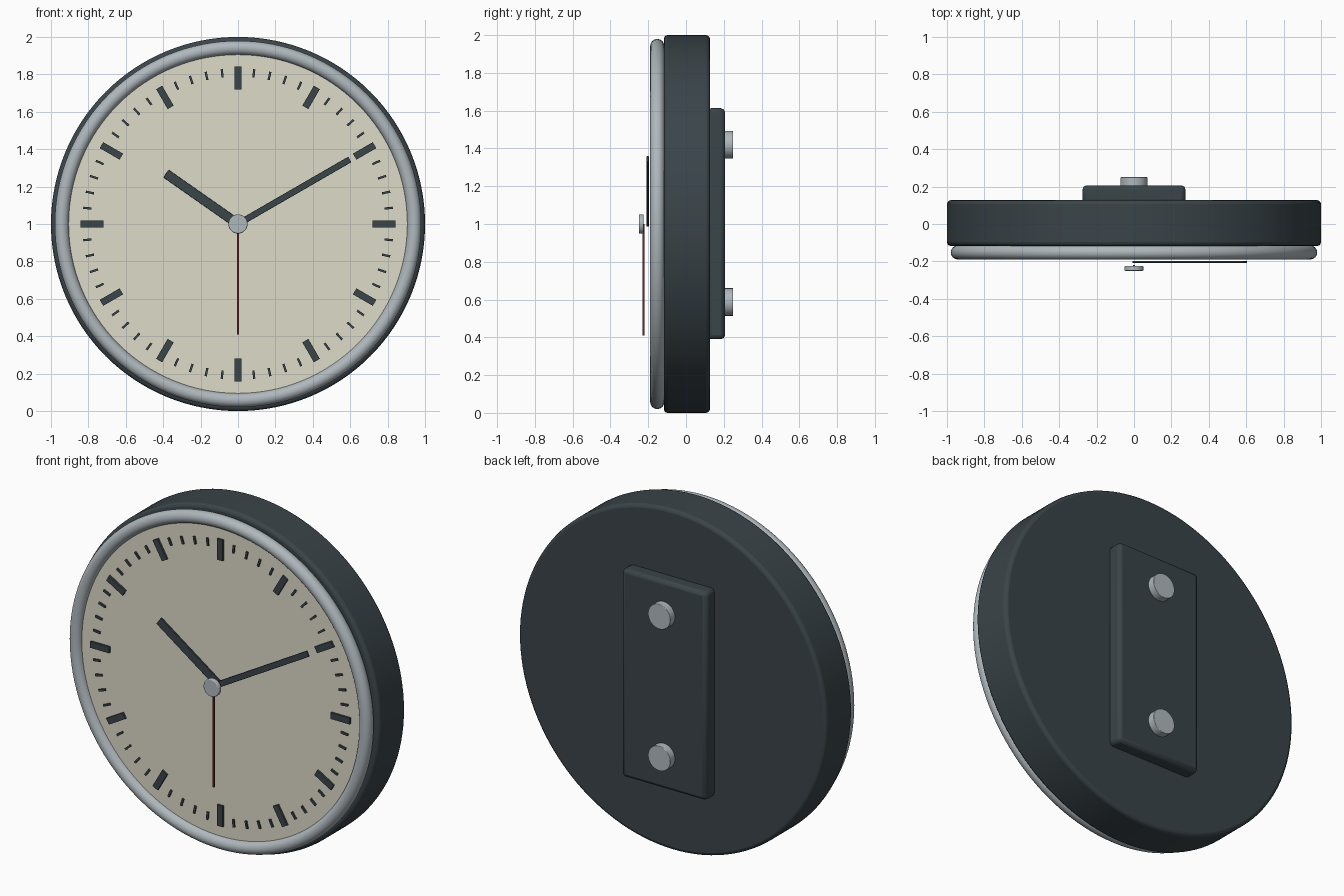
import bpy, bmesh
from math import radians, pi
from mathutils import Matrix, Vector

if "Cube" in bpy.data.objects:
    bpy.data.objects.remove(bpy.data.objects["Cube"])

CENTRE = Vector((0, 0, 1))


def material(name, rgb):
    m = bpy.data.materials.new(name)
    m.diffuse_color = (*rgb, 1)
    m.use_nodes = True
    m.node_tree.nodes["Principled BSDF"].inputs["Base Color"].default_value = m.diffuse_color
    return m


DARK = material("dark_grey", (0.042, 0.058, 0.066))
METAL = material("metal", (0.43, 0.48, 0.51))
CREAM = material("cream", (0.73, 0.71, 0.58))
RED = material("red", (0.20, 0.015, 0.012))


def finish(obj, name, mat, bevel=0.0, segments=3):
    obj.name = name
    obj.data.materials.append(mat)
    bpy.ops.object.select_all(action='DESELECT')
    obj.select_set(True)
    bpy.context.view_layer.objects.active = obj
    bpy.ops.object.shade_smooth_by_angle(angle=radians(35))
    if bevel:
        b = obj.modifiers.new("bevel", 'BEVEL')
        b.width, b.segments, b.limit_method = bevel, segments, 'ANGLE'
        b.angle_limit = radians(40)
    return obj


def disc(name, radius, y0, y1, mat, z=1.0, sides=128, bevel=0.0):
    bpy.ops.mesh.primitive_cylinder_add(
        vertices=sides, radius=radius, depth=y1 - y0,
        location=(0, (y0 + y1) / 2, z), rotation=(pi / 2, 0, 0))
    return finish(bpy.context.object, name, mat, bevel)


def radial_bars(name, angles, r0, r1, width, y0, y1, mat, bevel=0.0):
    """Bars pointing outwards from the clock centre, angles clockwise from 12."""
    bm = bmesh.new()
    for a in angles:
        m = (Matrix.Translation(CENTRE) @ Matrix.Rotation(radians(a), 4, 'Y')
             @ Matrix.Translation((0, (y0 + y1) / 2, (r0 + r1) / 2))
             @ Matrix.Diagonal((width, y1 - y0, r1 - r0, 1)))
        bmesh.ops.create_cube(bm, size=1, matrix=m)
    mesh = bpy.data.meshes.new(name)
    bm.to_mesh(mesh)
    bm.free()
    obj = bpy.data.objects.new(name, mesh)
    bpy.context.collection.objects.link(obj)
    return finish(obj, name, mat, bevel, 2)


# Case, dial and rounded bezel
disc("case", 1.0, -0.117, 0.127, DARK, bevel=0.02)
disc("dial", 0.915, -0.157, -0.11, CREAM)
bpy.ops.mesh.primitive_torus_add(
    major_radius=0.942, minor_radius=0.0375, major_segments=128,
    minor_segments=24, location=(0, -0.152, 1), rotation=(pi / 2, 0, 0))
finish(bpy.context.object, "bezel", METAL)

# Hour and minute marks
radial_bars("hour_marks", range(0, 360, 30), 0.72, 0.843, 0.037,
            -0.169, -0.15, DARK)
radial_bars("minute_marks", [a for a in range(0, 360, 6) if a % 30],
            0.787, 0.832, 0.012, -0.166, -0.15, DARK)

# Hands set to ten past ten, and centre cap
radial_bars("hour_hand", [-55], 0, 0.47, 0.05, -0.189, -0.178, DARK, 0.002)
radial_bars("minute_hand", [60], 0, 0.69, 0.034, -0.208, -0.197, DARK, 0.002)
radial_bars("second_hand", [180], 0, 0.59, 0.01, -0.229, -0.219, RED)
disc("centre_cap", 0.051, -0.25, -0.225, METAL, sides=48, bevel=0.005)

# Wall plate with two mounting studs on the back
radial_bars("wall_plate", [0], -0.61, 0.613, 0.55, 0.11, 0.207, DARK, 0.022)
for label, z in (("upper", 1.42), ("lower", 0.587)):
    disc(label + "_stud", 0.073, 0.19, 0.25, METAL, z=z, sides=48, bevel=0.003)
